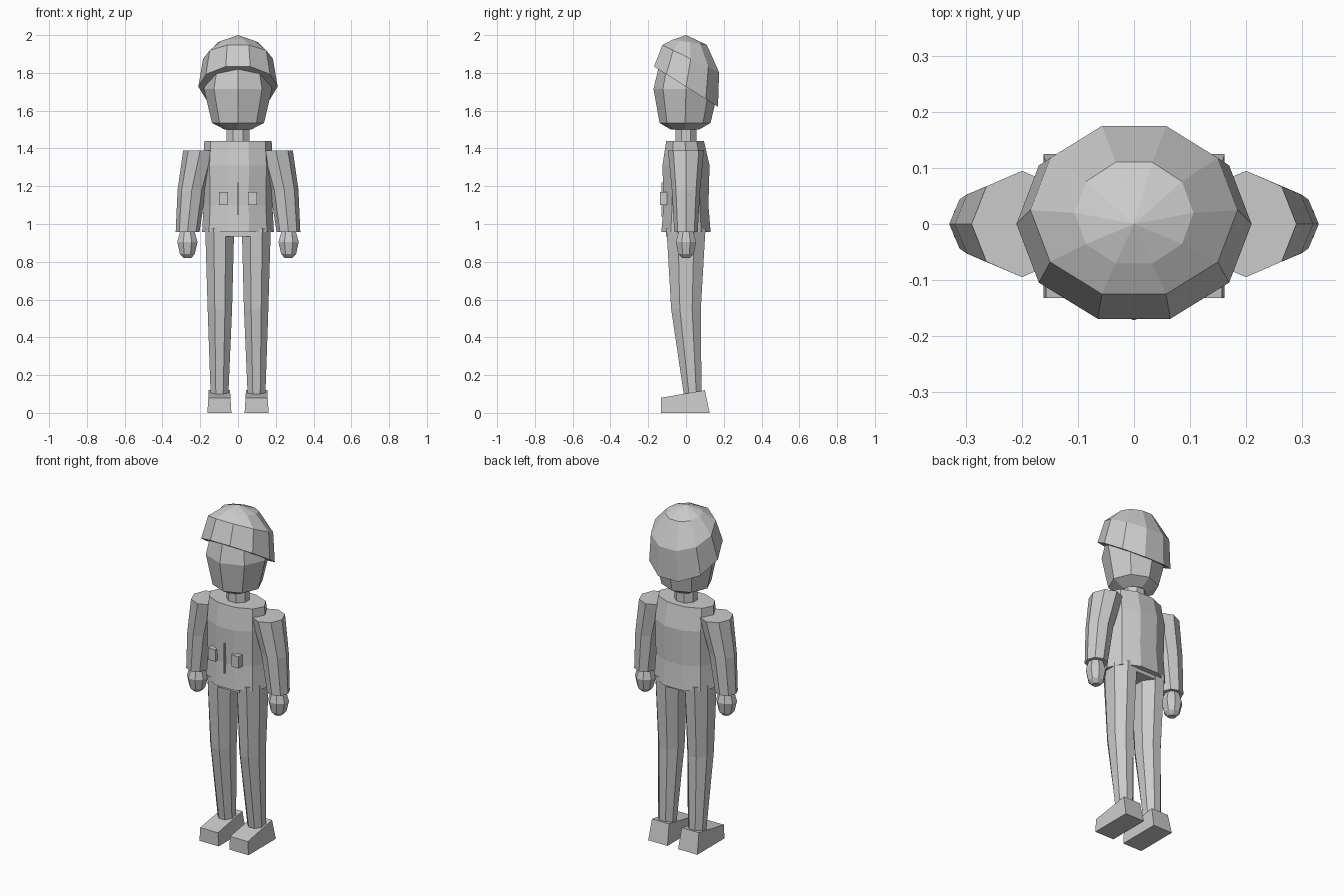
import bpy, bmesh
from math import cos, sin, pi

if "Cube" in bpy.data.objects:
    bpy.data.objects.remove(bpy.data.objects["Cube"])

grey = bpy.data.materials.new("plain_grey")
grey.use_nodes = True
GREY = (0.6, 0.6, 0.6, 1)
grey.diffuse_color = GREY
grey.node_tree.nodes["Principled BSDF"].inputs["Base Color"].default_value = GREY


def finish(name, bm):
    bmesh.ops.recalc_face_normals(bm, faces=bm.faces)
    mesh = bpy.data.meshes.new(name)
    bm.to_mesh(mesh)
    bm.free()
    mesh.materials.append(grey)
    obj = bpy.data.objects.new(name, mesh)
    bpy.context.collection.objects.link(obj)
    return obj


def loft(name, sides, rings, turn=0.0, apex=None):
    """Skin rings of (x, y, z, radius x, radius y, slope of z over y)."""
    bm = bmesh.new()
    loops = []
    for cx, cy, cz, rx, ry, slope in rings:
        loop = []
        for i in range(sides):
            a = 2 * pi * (i + turn) / sides
            dy = ry * sin(a)
            loop.append(bm.verts.new((cx + rx * cos(a), cy + dy, cz + slope * dy)))
        loops.append(loop)
    for low, high in zip(loops, loops[1:]):
        for i in range(sides):
            j = (i + 1) % sides
            bm.faces.new((low[i], low[j], high[j], high[i]))
    bm.faces.new(loops[0])
    if apex:
        tip = bm.verts.new(apex)
        for i in range(sides):
            bm.faces.new((loops[-1][i], loops[-1][(i + 1) % sides], tip))
    else:
        bm.faces.new(loops[-1])
    return finish(name, bm)


def prism(name, profile, x0, x1, inset=0.0):
    """Extrude a (y, z) profile along x, pulling in points above mid height."""
    bm = bmesh.new()
    top = max(z for y, z in profile)
    left, right = [], []
    for y, z in profile:
        pull = inset * z / top
        left.append(bm.verts.new((x0 + pull, y, z)))
        right.append(bm.verts.new((x1 - pull, y, z)))
    bm.faces.new(left)
    bm.faces.new(right)
    for i in range(len(profile)):
        j = (i + 1) % len(profile)
        bm.faces.new((left[i], left[j], right[j], right[i]))
    return finish(name, bm)


def box(name, x0, x1, y0, y1, z0, z1):
    return prism(name, [(y0, z0), (y1, z0), (y1, z1), (y0, z1)], x0, x1)


# Head, neck and tilted cap of hair
loft("head", 8, [(0, -0.005, 1.5, 0.07, 0.075, 0), (0, -0.005, 1.535, 0.138, 0.135, 0),
                 (0, 0, 1.715, 0.18, 0.172, 0), (0, 0, 1.85, 0.15, 0.14, 0)])
loft("neck", 8, [(0, 0, 1.42, 0.066, 0.06, 0), (0, 0, 1.52, 0.066, 0.06, 0)], 0.5)
loft("hair", 10, [(0, 0.0, 1.727, 0.21, 0.178, -0.63),
                  (0, 0.025, 1.875, 0.185, 0.158, -0.48),
                  (0, 0.02, 1.962, 0.106, 0.095, -0.15)], apex=(0, 0, 2))

# Jacket body, hip block and front details
loft("torso", 10, [(0, 0, 0.957, 0.19, 0.137, 0), (0, 0, 1.1, 0.182, 0.125, 0),
                   (0, 0, 1.31, 0.186, 0.131, 0), (0, -0.005, 1.44, 0.178, 0.105, 0)])
box("hips", -0.08, 0.08, -0.105, 0.1, 0.935, 1.0)
box("zipper", -0.003, 0.003, -0.131, -0.115, 1.04, 1.22)

# Paired parts
for side, s in (("left", 1), ("right", -1)):
    loft(side + "_arm", 8, [(s * 0.267, 0, 0.957, 0.063, 0.062, 0),
                            (s * 0.245, 0, 1.18, 0.075, 0.075, 0),
                            (s * 0.2, 0, 1.39, 0.09, 0.095, 0)])
    loft(side + "_hand", 8, [(s * 0.268, 0, 0.82, 0.022, 0.022, 0),
                             (s * 0.268, 0, 0.842, 0.043, 0.045, 0),
                             (s * 0.268, 0, 0.905, 0.058, 0.058, 0),
                             (s * 0.268, 0, 0.965, 0.04, 0.04, 0)], 0.5)
    loft(side + "_leg", 8, [(s * 0.098, 0.035, 0.1, 0.051, 0.051, 0),
                            (s * 0.096, 0, 0.55, 0.07, 0.085, 0),
                            (s * 0.097, 0, 0.98, 0.083, 0.112, 0)], 0.5)
    prism(side + "_shoe", [(-0.132, 0), (0.125, 0), (0.1, 0.12), (-0.132, 0.08)],
          s * 0.035, s * 0.162, s * 0.007)
    box(side + "_pocket", s * 0.053, s * 0.1, -0.138, -0.1, 1.1, 1.17)
